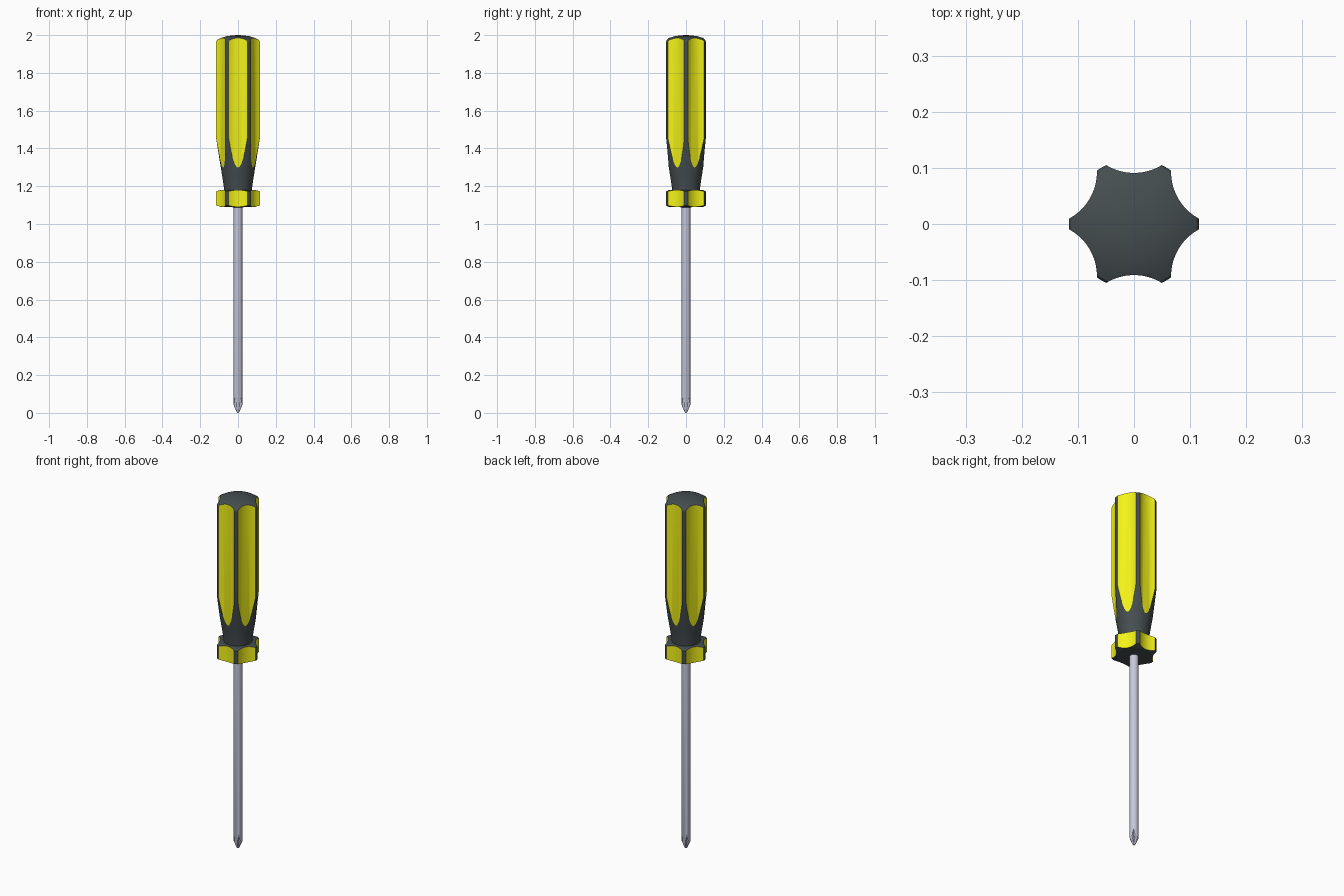
import bpy, bmesh, math
from mathutils import Matrix

if "Cube" in bpy.data.objects:
    bpy.data.objects.remove(bpy.data.objects["Cube"])


def material(name, rgb):
    m = bpy.data.materials.new(name)
    m.diffuse_color = (*rgb, 1)
    m.use_nodes = True
    m.node_tree.nodes["Principled BSDF"].inputs["Base Color"].default_value = m.diffuse_color
    return m


DARK = material("dark_plastic", (0.06, 0.075, 0.08))
YELLOW = material("yellow_plastic", (0.9, 0.9, 0.01))
STEEL = material("steel", (0.58, 0.58, 0.72))


def add_object(name, bm, mat):
    bmesh.ops.recalc_face_normals(bm, faces=bm.faces)
    me = bpy.data.meshes.new(name)
    bm.to_mesh(me)
    bm.free()
    me.materials.append(mat)
    ob = bpy.data.objects.new(name, me)
    bpy.context.collection.objects.link(ob)
    return ob


def lathe(name, profile, mat, steps=72):
    """Revolve an (r, z) profile that starts and ends on the axis."""
    bm = bmesh.new()
    vs = [bm.verts.new((r, 0, z)) for r, z in profile]
    es = [bm.edges.new(p) for p in zip(vs, vs[1:])]
    bmesh.ops.spin(bm, geom=vs + es, cent=(0, 0, 0), axis=(0, 0, 1),
                   angle=math.tau, steps=steps, use_duplicate=False)
    bmesh.ops.remove_doubles(bm, verts=bm.verts, dist=1e-5)
    return add_object(name, bm, mat)


def cut(ob, cutter):
    """Subtract a cutter, keeping its material on the cut faces."""
    cutter.hide_render = True
    mod = ob.modifiers.new("cut", 'BOOLEAN')
    mod.operation = 'DIFFERENCE'
    mod.solver = 'EXACT'
    mod.material_mode = 'TRANSFER'
    mod.object = cutter
    bpy.context.view_layer.objects.active = ob
    bpy.ops.object.modifier_apply(modifier=mod.name)
    bpy.data.objects.remove(cutter)


def flute(ob, z0, z1):
    """Six shallow round grooves between ridges at 0, 60, 120... degrees."""
    for k in range(6):
        a = math.radians(30 + 60 * k)
        bm = bmesh.new()
        bmesh.ops.create_cone(
            bm, cap_ends=True, segments=96, radius1=0.095, radius2=0.095,
            depth=z1 - z0, matrix=Matrix.Translation(
                (0.186 * math.cos(a), 0.186 * math.sin(a), (z0 + z1) / 2)))
        cut(ob, add_object("flute_cutter", bm, YELLOW))


def smooth(ob, degrees=25):
    bpy.ops.object.select_all(action='DESELECT')
    ob.select_set(True)
    bpy.context.view_layer.objects.active = ob
    bpy.ops.object.shade_smooth_by_angle(angle=math.radians(degrees))


# Fluted grip with domed end and tapered neck
handle = lathe("handle", [
    (0, 1.15), (0.072, 1.15), (0.074, 1.19), (0.083, 1.25), (0.092, 1.305),
    (0.104, 1.38), (0.116, 1.455), (0.116, 1.966), (0.112, 1.973),
    (0.09, 1.985), (0.06, 1.994), (0.03, 1.9985), (0, 2.0)], DARK)
flute(handle, 1.22, 2.05)
smooth(handle)

# Fluted collar below the neck
collar = lathe("collar", [
    (0, 1.088), (0.088, 1.09), (0.116, 1.098), (0.116, 1.173),
    (0.088, 1.181), (0, 1.181)], DARK)
flute(collar, 1.05, 1.22)
smooth(collar, 12)

# Shaft with pointed cross tip
shaft = lathe("shaft", [
    (0, 0), (0.006, 0.003), (0.023, 0.042), (0.023, 1.12), (0, 1.12)], STEEL, 32)
for k in range(4):
    bm = bmesh.new()
    for r, z in ((0.003, -0.01), (0.026, 0.1)):
        for dr, y in ((0, 0), (0.04, 0.04), (0.04, -0.04)):
            bm.verts.new((r + dr, y, z))
    bmesh.ops.convex_hull(bm, input=bm.verts)
    bm.transform(Matrix.Rotation(math.radians(45 + 90 * k), 4, 'Z'))
    cut(shaft, add_object("tip_cutter", bm, STEEL))
smooth(shaft)
